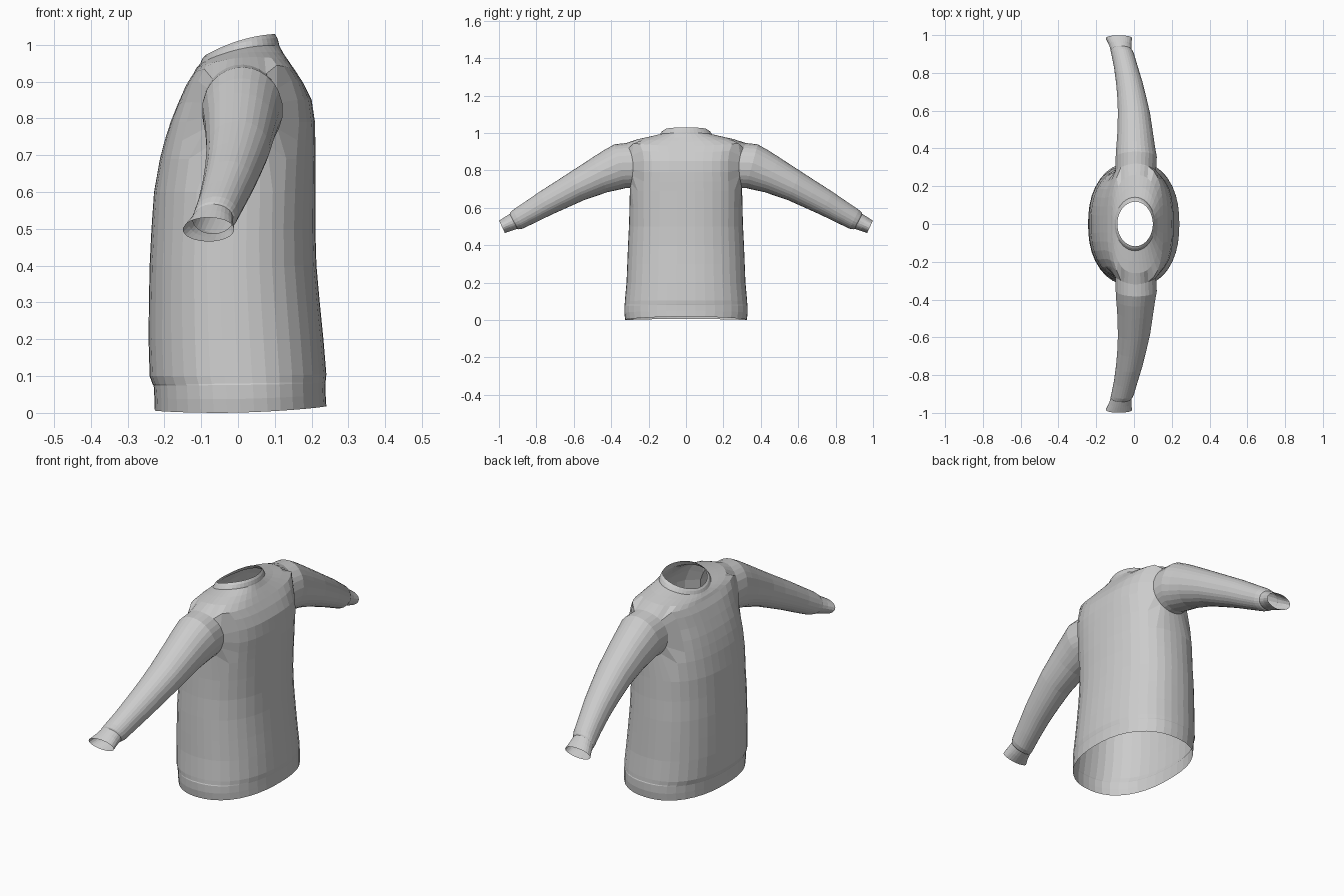
import bpy, bmesh
from math import sin, cos, pi, atan2, radians

SEG = 40
HX, HZ, RX, RZ = 0.01, 0.825, 0.108, 0.121   # armhole ellipse seen from the side


def ring(xf, xb, hy, zf, zs, zb, p):
    """Rounded torso section with separate front, side and back heights."""
    pts = []
    for i in range(SEG):
        a = 2 * pi * i / SEG
        c, s = cos(a), sin(a)
        r = (abs(c) ** p + abs(s) ** p) ** (-1 / p)
        x = (xf + xb) / 2 + (xb - xf) / 2 * c * r
        z = zs + (zb - zf) / 2 * c + ((zf + zb) / 2 - zs) * c * c
        pts.append((x, hy * s * r, z))
    return pts


def loft(rings):
    bm = bmesh.new()
    rows = [[bm.verts.new(p) for p in r] for r in rings]
    n = len(rows[0])
    for a, b in zip(rows, rows[1:]):
        for i in range(n):
            j = (i + 1) % n
            bm.faces.new((a[i], a[j], b[j], b[i]))
    return bm


def finish(bm, name):
    bmesh.ops.recalc_face_normals(bm, faces=bm.faces)
    me = bpy.data.meshes.new(name)
    bm.to_mesh(me)
    bm.free()
    ob = bpy.data.objects.new(name, me)
    bpy.context.collection.objects.link(ob)
    return ob


# Torso: front x, back x, half width, front / side / back height, squareness
torso = loft([ring(*r) for r in (
    (-.232, .238, .328, .078, .080, .085, 2.3),
    (-.240, .240, .327, .100, .100, .105, 2.3),
    (-.243, .232, .318, .20, .20, .20, 2.3),
    (-.242, .222, .314, .30, .30, .30, 2.3),
    (-.240, .213, .310, .40, .40, .40, 2.3),
    (-.235, .210, .305, .50, .50, .50, 2.3),
    (-.228, .210, .302, .60, .60, .60, 2.4),
    (-.212, .210, .300, .69, .69, .69, 2.5),
    (-.199, .210, .295, .74, .74, .74, 2.6),
    (-.183, .209, .288, .79, .79, .79, 2.8),
    (-.163, .200, .285, .84, .85, .85, 2.9),
    (-.141, .178, .293, .89, .912, .895, 3.0),
    (-.122, .155, .316, .920, .950, .930, 2.8),
    (-.115, .138, .260, .934, .965, .955, 2.5),
    (-.108, .124, .200, .942, .977, .975, 2.3),
    (-.102, .112, .142, .950, .988, .998, 2.0),
)])


def inside(co):
    return abs(co.y) > .2 and ((co.x - HX) / RX) ** 2 + ((co.z - HZ) / RZ) ** 2 < 1


# Armholes: open the sides and pull the rim onto a clean seam
bmesh.ops.delete(torso, geom=[f for f in torso.faces if any(inside(v.co) for v in f.verts)],
                 context='FACES')


def angle(v):
    return atan2((v.co.z - HZ) / RZ, (v.co.x - HX) / RX)


seams = {}
for side in (-1, 1):
    rim = [v for v in torso.verts if v.is_boundary and v.co.y * side > .2 and .6 < v.co.z < 1]
    rim.sort(key=angle)
    angles = []
    for k, v in enumerate(rim):
        a = (angle(v) - pi + 2 * pi * (k + .5) / len(rim)) / 2
        u = sin(a)
        y = .283 + (.037 if u > 0 else .017) * u * u
        v.co = (HX + RX * cos(a), side * y, HZ + RZ * u)
        angles.append(a)
    seams[side] = (angles, [v.co.copy() for v in rim])
finish(torso, "torso")

# Hem band and collar
finish(loft([ring(*r) for r in (
    (-.232, .238, .328, .078, .080, .085, 2.3),
    (-.229, .237, .330, .074, .076, .080, 2.3),
    (-.227, .238, .330, .040, .038, .050, 2.3),
    (-.226, .240, .325, .006, .001, .018, 2.3),
)]), "hem_band")
finish(loft([ring(*r) for r in (
    (-.102, .112, .142, .950, .988, .998, 2.0),
    (-.100, .111, .138, .955, .994, 1.004, 2.0),
    (-.096, .107, .130, .964, 1.004, 1.018, 2.0),
    (-.088, .100, .118, .972, 1.012, 1.029, 2.0),
)]), "collar")

# Sleeve sections: centre x, y, z, half depth, half height, tilt in degrees
SLEEVE = (
    (.012, .352, .822, .110, .121, 15),
    (.009, .400, .802, .104, .113, 19),
    (.007, .460, .776, .097, .101, 23),
    (.000, .580, .717, .086, .084, 25),
    (-.012, .670, .668, .077, .076, 26),
    (-.026, .753, .623, .070, .069, 27),
    (-.044, .835, .575, .063, .062, 27),
    (-.060, .900, .538, .060, .056, 27),
    (-.066, .917, .529, .058, .050, 27),
)
CUFF = (
    (-.066, .917, .529, .058, .050, 27),
    (-.068, .922, .527, .055, .045, 27),
    (-.073, .950, .514, .060, .041, 26),
    (-.080, .984, .498, .070, .036, 25),
)


def tube_ring(angles, side, x, y, z, rx, rn, tilt):
    t = radians(tilt)
    return [(x + rx * cos(a), side * (y + rn * sin(a) * sin(t)), z + rn * sin(a) * cos(t))
            for a in angles]


for side, label in ((-1, "right"), (1, "left")):
    angles, seam = seams[side]
    finish(loft([seam] + [tube_ring(angles, side, *s) for s in SLEEVE]), label + "_sleeve")
    finish(loft([tube_ring(angles, side, *s) for s in CUFF]), label + "_cuff")
